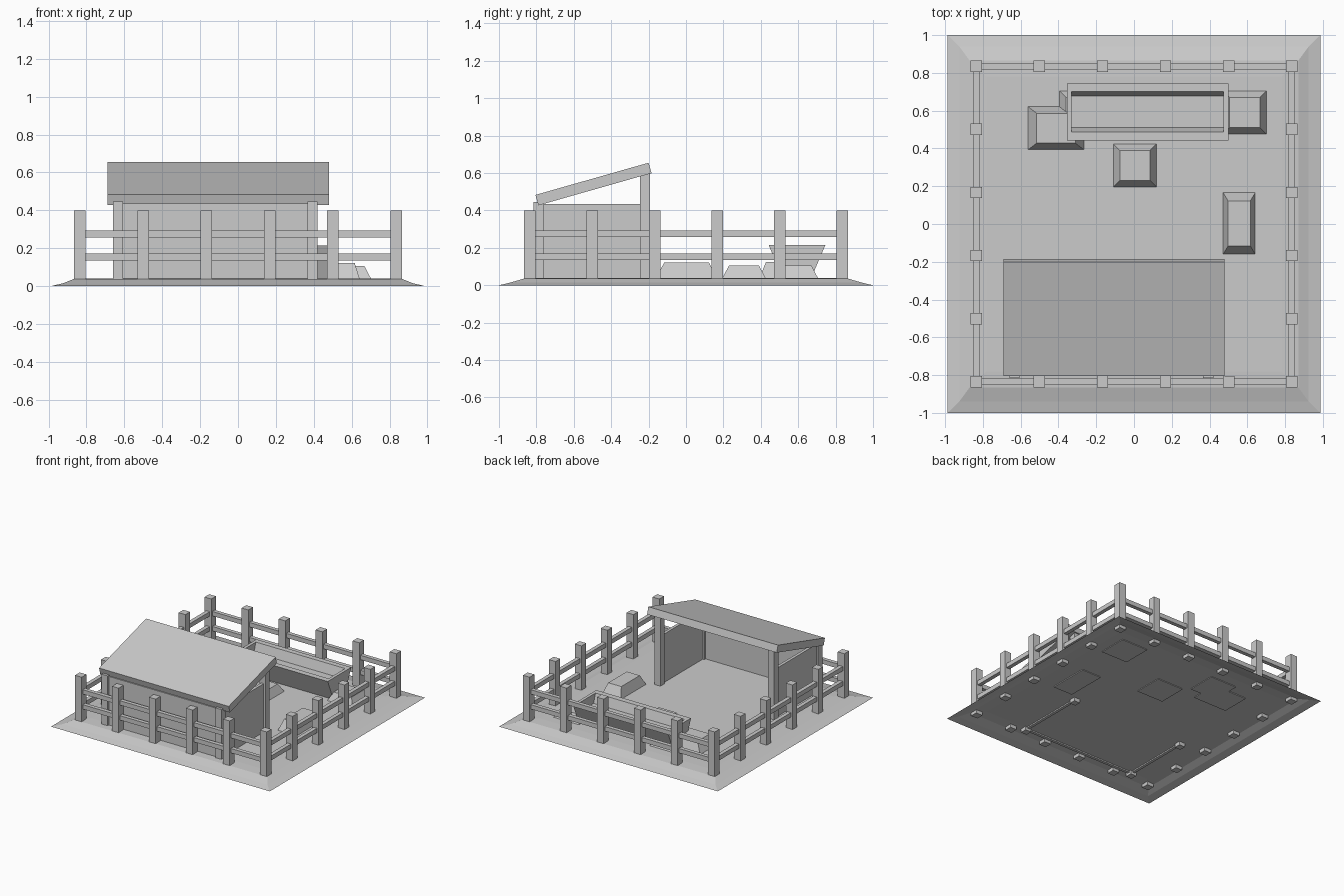
import bpy
from math import atan2, hypot
from mathutils import Matrix, Vector

cube = bpy.data.objects.get("Cube")
if cube:
    bpy.data.objects.remove(cube, do_unlink=True)

# One plain grey for everything
grey = bpy.data.materials.new("plain_grey")
grey.use_nodes = True
colour = (0.6, 0.6, 0.6, 1)
grey.diffuse_color = colour
grey.node_tree.nodes["Principled BSDF"].inputs["Base Color"].default_value = colour

QUAD = ((0, 1, 2, 3),)


def make(name, verts, faces):
    mesh = bpy.data.meshes.new(name)
    mesh.from_pydata(verts, [], faces)
    mesh.materials.append(grey)
    obj = bpy.data.objects.new(name, mesh)
    bpy.context.collection.objects.link(obj)
    return obj


def ring(x0, x1, y0, y1, z):
    return [(x0, y0, z), (x1, y0, z), (x1, y1, z), (x0, y1, z)]


def rings(name, loops, bottom=True):
    """Skin a stack of rectangular loops, closing the last one."""
    verts = [v for loop in loops for v in loop]
    faces = [(0, 3, 2, 1)] if bottom else []
    for k in range(0, len(verts) - 4, 4):
        for i in range(4):
            j = (i + 1) % 4
            faces.append((k + i, k + j, k + 4 + j, k + 4 + i))
    n = len(verts) - 4
    faces.append((n, n + 1, n + 2, n + 3))
    return make(name, verts, faces)


def box(name, x0, x1, y0, y1, z0, z1):
    return rings(name, [ring(x0, x1, y0, y1, z0), ring(x0, x1, y0, y1, z1)])


# Ground: a raised plot with sloping edges, open underneath
rings("ground", [ring(-0.987, 0.987, -1, 1, 0),
                 ring(-0.925, 0.925, -0.94, 0.94, 0.014),
                 ring(-0.87, 0.87, -0.865, 0.865, 0.036),
                 ring(-0.78, 0.78, -0.78, 0.78, 0.04)], bottom=False)

# Fence posts around the border
E, H = 0.835, 0.03
steps = [-E + 2 * E * i / 5 for i in range(6)]
for x in steps:
    for y in steps:
        if E in (abs(x), abs(y)) or max(abs(x), abs(y)) > E - 0.01:
            box("fence_post", x - H, x + H, y - H, y + H, 0.01, 0.4)

# Two fence rails on each side
R = 0.016
for z in (0.135, 0.257):
    for s in (-E, E):
        box("fence_rail", -E, E, s - R, s + R, z, z + 0.036)
        box("fence_rail", s - R, s + R, -E, E, z, z + 0.036)

# Shelter posts: low at the front, tall at the open back
for x in (-0.633, 0.393):
    box("shelter_front_post", x - 0.027, x + 0.027, -0.815, -0.76, 0.01, 0.445)
    box("shelter_back_post", x - 0.027, x + 0.027, -0.247, -0.193, 0.01, 0.605)
    box("shelter_side_wall", x - 0.012, x + 0.012, -0.79, -0.21, 0.03, 0.435)
box("shelter_front_wall", -0.633, 0.393, -0.8, -0.776, 0.03, 0.435)

# Sloping roof slab
low, high = Vector((0, -0.805, 0.483)), Vector((0, -0.2, 0.655))
run = high - low
roof = box("shelter_roof", -0.69, 0.48, 0, hypot(run.y, run.z), -0.058, 0)
roof.data.transform(Matrix.Translation(low)
                    @ Matrix.Rotation(atan2(run.z, run.y), 4, "X"))

# Feeding trough: flared sides, upright ends, hollow top
rings("trough", [ring(-0.355, 0.5, 0.515, 0.67, 0.04),
                 ring(-0.355, 0.5, 0.442, 0.745, 0.215),
                 ring(-0.33, 0.475, 0.488, 0.702, 0.215),
                 ring(-0.33, 0.475, 0.512, 0.678, 0.14)])

# Block mounds with bevelled sides: centre, half size, height
for cx, cy, hx, hy, top in ((-0.413, 0.507, 0.153, 0.118, 0.125),
                            (-0.28, 0.59, 0.12, 0.12, 0.105),
                            (0.587, 0.59, 0.12, 0.12, 0.105),
                            (0.005, 0.31, 0.12, 0.12, 0.105),
                            (0.557, 0.003, 0.088, 0.168, 0.122)):
    ix, iy = hx * 0.67, hy * 0.67
    if hy > hx:
        iy = hy * 0.71
    rings("mound", [ring(cx - hx, cx + hx, cy - hy, cy + hy, 0.03),
                    ring(cx - ix, cx + ix, cy - iy, cy + iy, top)])
